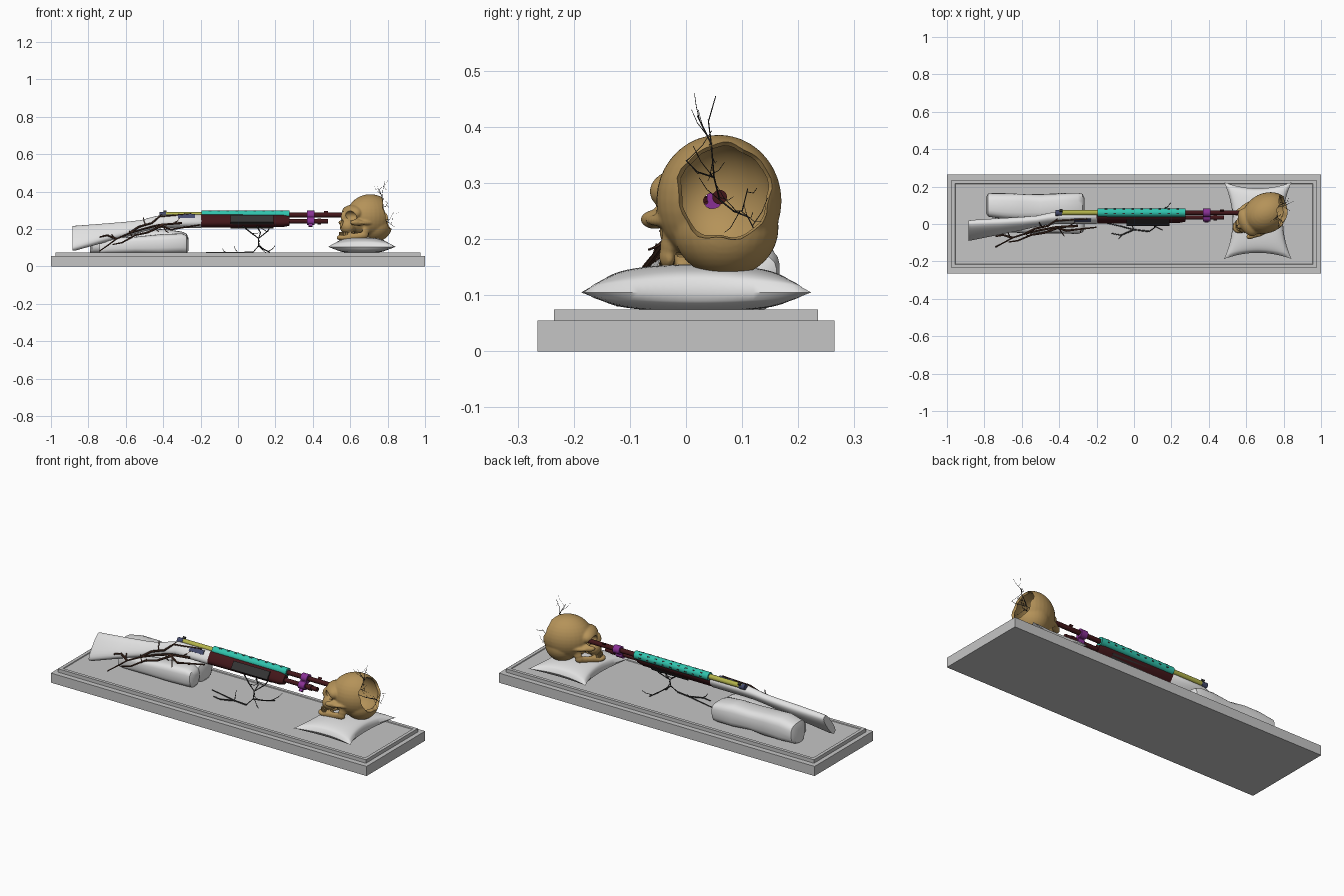
import bpy, bmesh, math, random
from mathutils import Matrix, Vector

random.seed(4)
if "Cube" in bpy.data.objects:
    bpy.data.objects.remove(bpy.data.objects["Cube"])


def material(name, r, g, b):
    m = bpy.data.materials.new(name)
    m.use_nodes = True
    m.diffuse_color = (r, g, b, 1)
    m.node_tree.nodes["Principled BSDF"].inputs["Base Color"].default_value = (r, g, b, 1)
    return m


STONE = material("stone grey", .56, .56, .56)
CLOTH = material("pale cloth", .76, .76, .76)
BONE = material("bone tan", .46, .29, .1)
TEAL = material("teal", .03, .55, .42)
MAROON = material("dark maroon", .055, .008, .01)
PURPLE = material("purple", .25, .03, .3)
OLIVE = material("olive yellow", .45, .45, .07)
BLACK = material("charcoal", .035, .035, .035)
SLATE = material("slate blue", .06, .07, .15)
BARK = material("bark brown", .06, .025, .015)

# Tilted frame of the long gun, with its barrel on the local x axis
GUN = Matrix.Translation((0, .06, .275)) @ Matrix.Rotation(math.radians(-37), 4, "X")


def add(name, mesh, mat, smooth=True):
    obj = bpy.data.objects.new(name, mesh)
    bpy.context.collection.objects.link(obj)
    mesh.materials.clear()
    mesh.materials.append(mat)
    if smooth:
        bpy.ops.object.select_all(action="DESELECT")
        obj.select_set(True)
        bpy.context.view_layer.objects.active = obj
        bpy.ops.object.shade_smooth_by_angle(angle=math.radians(40))
    return obj


def finish(name, bm, mat, smooth=True):
    bmesh.ops.recalc_face_normals(bm, faces=bm.faces[:])
    mesh = bpy.data.meshes.new(name)
    bm.to_mesh(mesh)
    bm.free()
    return add(name, mesh, mat, smooth)


def box(name, centre, size, mat, frame=Matrix()):
    bm = bmesh.new()
    bmesh.ops.create_cube(bm, size=1, matrix=frame @ Matrix.Translation(centre) @ Matrix.Diagonal((*size, 1)))
    return finish(name, bm, mat, False)


def rod(name, x0, x1, y, z, r, mat, n=20):
    bm = bmesh.new()
    place = GUN @ Matrix.Translation(((x0 + x1) / 2, y, z)) @ Matrix.Rotation(math.pi / 2, 4, "Y")
    bmesh.ops.create_cone(bm, cap_ends=True, segments=n, radius1=r, radius2=r, depth=x1 - x0, matrix=place)
    return finish(name, bm, mat)


def loft(name, rings, mat, power=1, frame=Matrix(), n=24, wobble=0):
    """Skin rings of (x, centre y, centre z, half width, half height)."""
    bm = bmesh.new()
    loops = []
    for x, y, z, hy, hz in rings:
        loop = []
        for i in range(n):
            a = math.tau * i / n
            c, s = math.cos(a), math.sin(a)
            k = 1 + wobble * math.sin(3 * a + x * 23)
            loop.append(bm.verts.new(frame @ Vector((
                x, y + hy * k * math.copysign(abs(c) ** power, c),
                z + hz * k * math.copysign(abs(s) ** power, s)))))
        loops.append(loop)
    for a, b in zip(loops, loops[1:]):
        for i in range(n):
            bm.faces.new((a[i], a[(i + 1) % n], b[(i + 1) % n], b[i]))
    bm.faces.new(loops[0])
    bm.faces.new(loops[-1])
    return finish(name, bm, mat)


def branch(name, paths, radius, mat, twigs=0):
    """Tapered bent stems with seeded side twigs."""
    curve = bpy.data.curves.new(name, "CURVE")
    curve.dimensions = "3D"
    curve.bevel_depth, curve.bevel_resolution, curve.use_fill_caps = radius, 1, True
    paths = [[Vector(p) for p in path] for path in paths]
    sides = []
    for path in paths:
        for _ in range(twigs):
            i = random.randrange(len(path) - 1)
            p = path[i].lerp(path[i + 1], random.random())
            d = Vector([random.uniform(-1, 1) for _ in range(3)]) * .03
            sides.append([p, p + d, p + d * 1.6 + Vector((0, 0, .01))])
    for k, path in enumerate(paths + sides):
        s = curve.splines.new("POLY")
        s.points.add(len(path) - 1)
        for i, p in enumerate(path):
            s.points[i].co = (*p, 1)
            s.points[i].radius = (1 - .6 * i / len(path)) * (1 if k < len(paths) else .5)
    tmp = bpy.data.objects.new("stem", curve)
    bpy.context.collection.objects.link(tmp)
    mesh = bpy.data.meshes.new_from_object(tmp.evaluated_get(bpy.context.evaluated_depsgraph_get()))
    bpy.data.objects.remove(tmp)
    return add(name, mesh, mat)


# Stepped plinth with a shallow sunk panel
box("plinth_base", (0, 0, .0275), (2, .53, .055), STONE)
bm = bmesh.new()
bmesh.ops.create_cube(bm, size=1, matrix=Matrix.Translation((0, 0, .064)) @ Matrix.Diagonal((1.95, .47, .022, 1)))
bm.normal_update()
top = max(bm.faces, key=lambda f: f.calc_center_median().z)
bmesh.ops.inset_region(bm, faces=[top], thickness=.026)
bmesh.ops.inset_region(bm, faces=[top], thickness=.003, depth=-.004)
finish("plinth_top", bm, STONE, False)

# Pinched cushion
bm = bmesh.new()
for side in (.05, -.034):
    made = bmesh.ops.create_grid(bm, x_segments=28, y_segments=28, size=1)["verts"]
    for v in made:
        u, w = v.co.x, v.co.y
        puff = ((1 - u * u) * (1 - w * w)) ** .5 if max(abs(u), abs(w)) < .999 else 0
        v.co = (.662 + .18 * u * (1 - .25 * (1 - w * w) * u * u),
                .018 + .205 * w * (1 - .16 * (1 - u * u) * w * w),
                .105 + side * puff ** .8)
bmesh.ops.remove_doubles(bm, verts=bm.verts[:], dist=.0005)
finish("cushion", bm, CLOTH)

# Two lobes of the cloth rest
loft("rest_back_lobe", [(-.79, .1, .115, .045, .04), (-.78, .1, .13, .062, .057), (-.7, .095, .137, .07, .066),
     (-.6, .09, .135, .073, .064), (-.5, .09, .132, .067, .06), (-.4, .095, .135, .07, .064),
     (-.3, .095, .13, .073, .058), (-.275, .095, .125, .066, .052), (-.265, .095, .12, .045, .035)],
     CLOTH, .65, wobble=.04)
loft("rest_front_lobe", [(-.74, 0, .1, .03, .03), (-.7, 0, .11, .044, .04), (-.55, 0, .115, .05, .045),
     (-.42, 0, .12, .05, .05), (-.3, 0, .125, .052, .054), (-.275, 0, .12, .045, .047),
     (-.265, 0, .115, .028, .03)], CLOTH, .65, wobble=.04)

# Stock and receiver in one piece
loft("stock", [(-.885, 0, -.157, .022, .078), (-.87, 0, -.155, .026, .078), (-.72, 0, -.122, .027, .058),
     (-.6, 0, -.096, .024, .044), (-.52, 0, -.075, .022, .034), (-.46, 0, -.055, .024, .034),
     (-.4, 0, -.042, .028, .036), (-.2, 0, -.042, .028, .036), (-.195, 0, -.042, .025, .032)],
     CLOTH, .75, GUN)

# Barrel, tube, fore-end and their fittings
rod("barrel", -.2, .63, 0, 0, .013, MAROON)
rod("magazine_tube", .2, .48, 0, -.042, .012, MAROON)
loft("fore_end", [(-.2, 0, -.04, .026, .036), (.24, 0, -.04, .025, .033), (.275, 0, -.04, .018, .026)],
     MAROON, .75, GUN)
rod("hand_guard", -.195, .275, 0, .002, .0225, TEAL)
rod("top_rail", -.4, -.195, 0, .002, .014, OLIVE)
rod("rear_collar", -.42, -.385, 0, 0, .016, SLATE)
rod("sling_ring", .425, .445, 0, -.042, .016, MAROON)
for z, r in ((0, .023), (-.042, .021)):
    rod("clamp_ring", .368, .408, 0, z, r, PURPLE)
box("clamp_web", (.388, 0, -.022), (.036, .022, .04), PURPLE, GUN)
box("clamp_lug", (.388, 0, -.068), (.02, .012, .018), PURPLE, GUN)
box("side_plate", (-.275, -.025, -.03), (.09, .012, .024), SLATE, GUN)
box("grip_block", (.075, -.004, -.049), (.23, .058, .046), BLACK, GUN)
box("rear_sight", (-.39, 0, .018), (.014, .014, .016), BLACK, GUN)
box("front_sight", (.47, 0, .018), (.02, .005, .012), MAROON, GUN)
for i in range(9):
    for a in (-.1, .85, -1.05):
        turn = Matrix.Rotation(a, 4, "X")
        box("vent_slot", (-.15 + i * .048, 0, .0235), (.014, .006, .004), BLACK, GUN @ Matrix.Translation((0, 0, .002)) @ turn @ Matrix.Translation((0, 0, -.002)))


# Vines climbing the near side of the stock
def on_side(*points):
    return [GUN @ Vector((x, -.03, (z - .296) / .8)) for x, z in points]


branch("stock_vines", [
    on_side((-.3, .235), (-.42, .225), (-.5, .205), (-.58, .18), (-.65, .15), (-.69, .12), (-.74, .085)),
    on_side((-.58, .18), (-.53, .215), (-.46, .235), (-.42, .27), (-.36, .275), (-.25, .285)),
    on_side((-.4, .225), (-.48, .185), (-.55, .17), (-.62, .13), (-.67, .12)),
    on_side((-.65, .15), (-.7, .17), (-.74, .16)),
    on_side((-.42, .225), (-.36, .2), (-.3, .21), (-.2, .225))], .0065, BARK, 2)

# Bare branches dropping to the plinth
branch("hanging_branch", [
    [(.02, .02, .22), (.07, 0, .18), (.11, -.01, .15), (.11, -.02, .11), (.08, -.04, .076)],
    [(.18, .03, .23), (.16, .02, .19), (.11, -.01, .15)],
    [(.11, -.02, .11), (.14, .03, .09), (.17, .09, .076)],
    [(.08, -.04, .076), (0, -.03, .075), (-.08, -.01, .075), (-.17, .01, .075)],
    [(0, -.03, .075), (-.07, -.06, .075), (-.12, -.05, .075)],
    [(.1, .02, .22), (.12, .01, .18), (.11, -.01, .15)]], .004, BLACK, 2)

# Skull masses, merged and then carved
HEAD = Matrix.Translation((.7, .055, .265)) @ Matrix.Rotation(math.radians(27), 4, "Z")


def ball(bm, centre, radii, frame=HEAD):
    bmesh.ops.create_uvsphere(bm, u_segments=32, v_segments=18, radius=1,
                              matrix=frame @ Matrix.Translation(centre) @ Matrix.Diagonal((*radii, 1)))


bm = bmesh.new()
ball(bm, (.008, 0, .003), (.132, .106, .118))
ball(bm, (.035, 0, -.045), (.092, .095, .088))
ball(bm, (-.1, 0, .02), (.05, .08, .045))
ball(bm, (-.128, 0, -.05), (.042, .045, .042))
ball(bm, (-.148, 0, -.002), (.02, .014, .034))
ball(bm, (-.15, 0, -.111), (.041, .036, .018))
for s in (-1, 1):
    ball(bm, (-.105, s * .07, -.03), (.042, .02, .017))
    ball(bm, (-.055, s * .088, -.032), (.05, .01, .01))
    for i in range(7):
        ball(bm, (-.145 + i * .014, s * (.026 + i * .007), -.11 + i * .002), (.02, .012, .019))
    for i in range(4):
        ball(bm, (-.06 + i * .006, s * .07, -.095 + i * .02), (.022, .011, .02))
skull = finish("skull", bm, BONE)
mod = skull.modifiers.new("merge", "REMESH")
mod.mode, mod.voxel_size = "VOXEL", .005
mod = skull.modifiers.new("soften", "SMOOTH")
mod.factor, mod.iterations = .5, 4

cutters = []
for centre, radii, frame in [
        ((.01, 0, .005), (.118, .093, .106), HEAD),
        ((-.145, .048, .003), (.06, .032, .029), HEAD),
        ((-.145, -.048, .003), (.05, .032, .029), HEAD),
        ((-.168, 0, -.035), (.03, .014, .022), HEAD),
        ((.825, .067, .292), (.1, .092, .095), Matrix())]:
    bm = bmesh.new()
    ball(bm, centre, radii, frame)
    if frame != HEAD:  # ragged rim of the broken opening
        for v in bm.verts:
            d = v.co - Vector(centre)
            a = math.atan2(d.z, d.y)
            v.co = Vector(centre) + d * (1 + .04 * math.sin(5 * a) + .03 * math.sin(9 * a + 1))
    cutter = finish("cutter", bm, BONE, False)
    cutter.hide_render = True
    cutters.append(cutter)
    mod = skull.modifiers.new("carve", "BOOLEAN")
    mod.operation, mod.solver, mod.object = "DIFFERENCE", "EXACT", cutter
carved = bpy.data.meshes.new_from_object(skull.evaluated_get(bpy.context.evaluated_depsgraph_get()))
for obj in cutters + [skull]:
    bpy.data.objects.remove(obj)
add("skull", carved, BONE)

# Teeth in two arcs
for row, z in (("upper_tooth", -.088), ("lower_tooth", -.098)):
    for i in range(10):
        a = (i - 4.5) * .26
        place = HEAD @ Matrix.Translation((-.135 - .036 * math.cos(a), .034 * math.sin(a), z)) @ Matrix.Rotation(-a, 4, "Z")
        box(row, (0, 0, 0), (.007, .0075, .012), BONE, place)

# Fine twigs growing through the broken opening
branch("skull_twigs", [
    [(.66, .06, .27), (.74, .05, .31), (.77, .045, .37), (.775, .04, .41), (.785, .053, .455)],
    [(.77, .045, .37), (.76, .03, .4), (.75, .02, .42)],
    [(.74, .05, .31), (.79, .02, .32), (.8, 0, .34)],
    [(.66, .06, .27), (.75, .085, .25), (.81, .1, .25), (.83, .11, .29)],
    [(.75, .085, .25), (.8, .11, .24), (.825, .12, .22)]], .0016, BLACK, 4)
